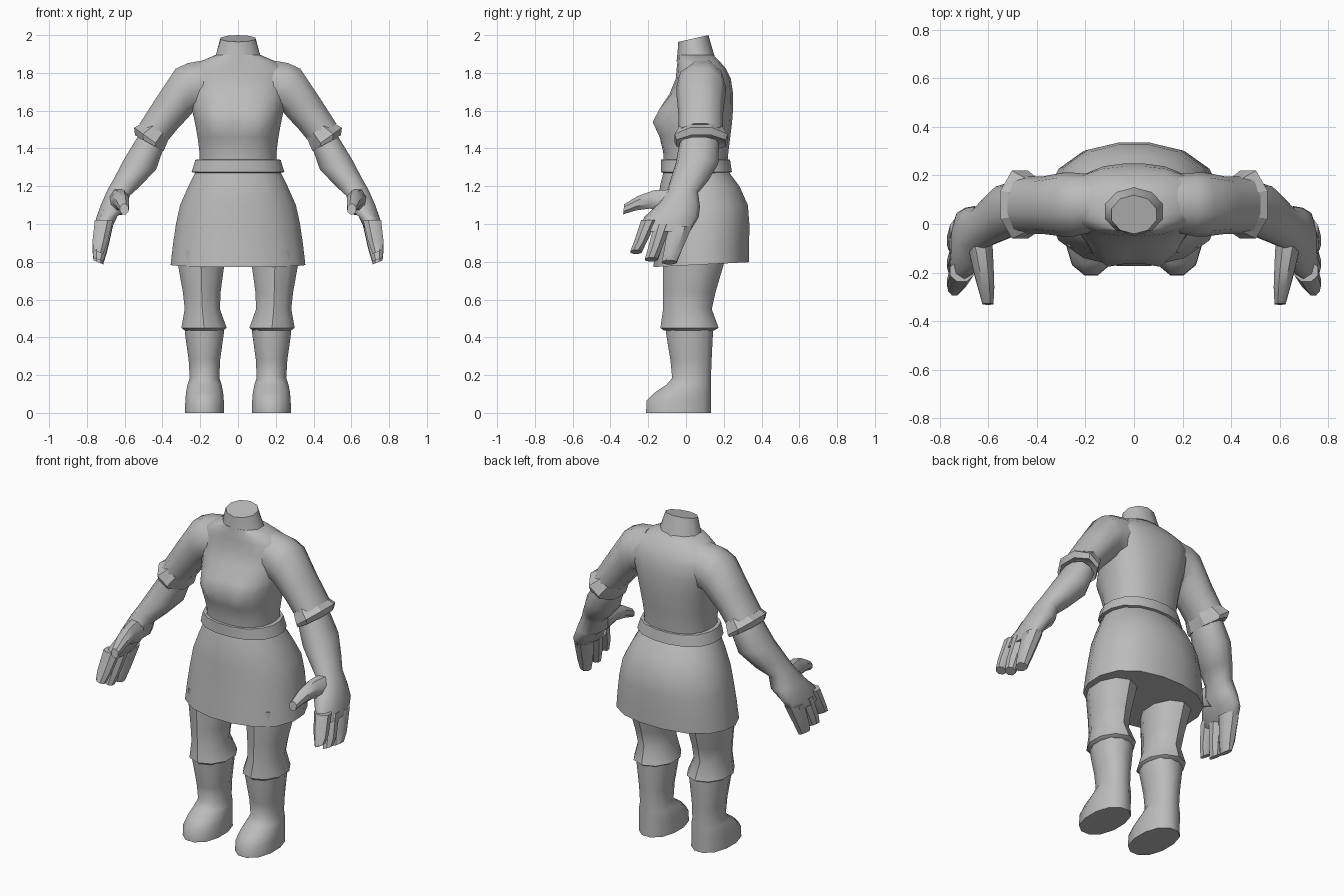
import bpy, bmesh, math
from mathutils import Vector as V

grey = bpy.data.materials.new("plain grey")
grey.diffuse_color = (0.5, 0.5, 0.5, 1)


def flat(cx, hw, z, yf, yb, tilt=0):
    """Level ring: centre, half width and half depth vectors (tilt raises the back)."""
    return V((cx, (yf + yb) / 2, z)), V((hw, 0, 0)), V((0, (yb - yf) / 2, tilt))


def slant(xo, zo, xi, zi, yf, yb):
    """Limb ring spanning an outer and an inner point seen from the front."""
    return (V(((xo + xi) / 2, (yf + yb) / 2, (zo + zi) / 2)),
            V(((xo - xi) / 2, 0, (zo - zi) / 2)), V((0, (yb - yf) / 2, 0)))


def loft(name, rings, sides, power=2.0, mirror=False, angle=40, shape=None):
    bm = bmesh.new()
    loops = []
    for c, u, v in rings:
        loop = []
        for i in range(sides):
            a = 2 * math.pi * (i + 0.5) / sides
            ca, sa = math.cos(a), math.sin(a)
            r = (abs(ca) ** power + abs(sa) ** power) ** (-1 / power)
            k = 1 / math.cos(math.pi / sides) if sides < 12 else 1.0
            p = c + u * ca * r * k + v * sa * r * k
            if shape:
                p = shape(p)
            loop.append(bm.verts.new(p))
        loops.append(loop)
    for a, b in zip(loops, loops[1:]):
        for i in range(sides):
            j = (i + 1) % sides
            bm.faces.new((a[i], a[j], b[j], b[i]))
    bm.faces.new(loops[0][::-1])
    bm.faces.new(loops[-1])
    bmesh.ops.recalc_face_normals(bm, faces=bm.faces)
    me = bpy.data.meshes.new(name)
    bm.to_mesh(me)
    bm.free()
    me.materials.append(grey)
    ob = bpy.data.objects.new(name, me)
    bpy.context.collection.objects.link(ob)
    bpy.ops.object.select_all(action='DESELECT')
    ob.select_set(True)
    bpy.context.view_layer.objects.active = ob
    bpy.ops.object.shade_smooth_by_angle(angle=math.radians(angle))
    if mirror:
        ob.modifiers.new("mirror", 'MIRROR')
    return ob


# Upper body with a soft chest
def chest(p):
    if p.y < 0.03:
        for s in (-1, 1):
            d = ((p.x - s * 0.11) / 0.09) ** 2 + ((p.z - 1.54) / 0.09) ** 2
            p.y -= 0.06 * math.exp(-d)
    return p


loft("torso", [
    flat(0, .205, 1.30, -.12, .22), flat(0, .205, 1.38, -.12, .225),
    flat(0, .215, 1.46, -.125, .235), flat(0, .23, 1.54, -.13, .245),
    flat(0, .245, 1.61, -.12, .25), flat(0, .265, 1.69, -.085, .25),
    flat(0, .275, 1.77, -.055, .238), flat(0, .255, 1.825, -.05, .21),
    flat(0, .19, 1.865, -.045, .175), flat(0, .12, 1.895, -.042, .145)],
    20, 2.4, angle=60, shape=chest)
loft("neck", [flat(0, .13, 1.86, -.045, .155), flat(0, .113, 1.91, -.04, .14),
              flat(0, .092, 1.982, -.037, .115, .017)], 10, angle=50)

# Belt and skirt
loft("belt", [flat(0, .225, 1.27, -.12, .225), flat(0, .248, 1.275, -.135, .245),
              flat(0, .228, 1.34, -.135, .235), flat(0, .20, 1.342, -.115, .215)], 16, 2.3)
loft("skirt", [
    flat(0, .225, 1.28, -.12, .225), flat(0, .265, 1.20, -.14, .285),
    flat(0, .31, 1.10, -.15, .33), flat(0, .332, 1.0, -.155, .338),
    flat(0, .348, .89, -.165, .337), flat(0, .36, .785, -.175, .335, .013)], 16, 2.3)

# Trouser legs flaring over the boots
loft("leg", [
    flat(.195, .125, .86, -.115, .21), flat(.195, .122, .78, -.115, .19),
    flat(.192, .10, .64, -.115, .15), flat(.189, .093, .55, -.115, .13),
    flat(.18, .12, .45, -.128, .165), flat(.18, .10, .435, -.11, .14)], 10, mirror=True)

# Boots
loft("boot", [
    flat(.178, .108, .47, -.108, .145), flat(.178, .105, .42, -.108, .145),
    flat(.178, .085, .28, -.085, .138), flat(.177, .08, .185, -.075, .134),
    flat(.177, .092, .15, -.105, .134), flat(.177, .10, .11, -.165, .135),
    flat(.177, .104, .065, -.212, .136), flat(.177, .106, 0, -.215, .136)],
    12, 2.3, mirror=True, angle=50)

# Sleeves and rolled cuffs
loft("sleeve", [
    slant(.18, 1.865, .18, 1.60, -.03, .2), slant(.265, 1.85, .235, 1.60, -.045, .205),
    slant(.33, 1.82, .26, 1.57, -.045, .205), slant(.43, 1.67, .325, 1.50, -.035, .19),
    slant(.52, 1.53, .39, 1.42, -.035, .19)], 10, 2.2, mirror=True, angle=60)
loft("cuff", [
    slant(.485, 1.545, .365, 1.455, -.035, .19), slant(.55, 1.51, .39, 1.395, -.06, .22),
    slant(.545, 1.47, .395, 1.385, -.05, .21), slant(.51, 1.475, .42, 1.42, -.02, .17)],
    8, mirror=True, angle=30)

# Forearm and palm
loft("forearm", [
    slant(.53, 1.46, .40, 1.39, -.03, .17), slant(.60, 1.345, .435, 1.29, -.05, .165),
    slant(.65, 1.25, .52, 1.20, -.08, .11), slant(.69, 1.18, .575, 1.15, -.1, .06),
    slant(.725, 1.10, .59, 1.08, -.16, .068), slant(.75, 1.03, .64, 1.04, -.215, .06),
    slant(.76, .96, .668, .98, -.235, .02)], 10, 2.4, mirror=True, angle=60)

# Three fingers: base front/back/height, tip front/back/height
for n, (bf, bb, bz, tf, tb, tz) in enumerate([
        (-.235, -.155, 1.02, -.293, -.237, .85),
        (-.165, -.08, 1.0, -.215, -.152, .81),
        (-.09, .03, .99, -.125, -.052, .795)]):
    loft(f"finger_{n + 1}", [
        slant(.755, bz, .665, bz, bf, bb),
        slant(.768, (bz + tz) / 2 - .03, .693, (bz + tz) / 2 - .03,
              (bf + tf * 2) / 3, (bb + tb * 2) / 3),
        slant(.764, tz + .012, .715, tz - .008, tf, tb)], 8, 3.5, mirror=True)

# Thumb pointing forward
loft("thumb", [
    (V((.635, -.08, 1.115)), V((.05, 0, 0)), V((0, 0, .065))),
    (V((.622, -.18, 1.13)), V((.042, 0, 0)), V((0, .01, .047))),
    (V((.61, -.26, 1.11)), V((.033, 0, 0)), V((0, .005, .037))),
    (V((.602, -.33, 1.078)), V((.022, 0, 0)), V((0, .003, .026)))], 8, 2.4, mirror=True)
